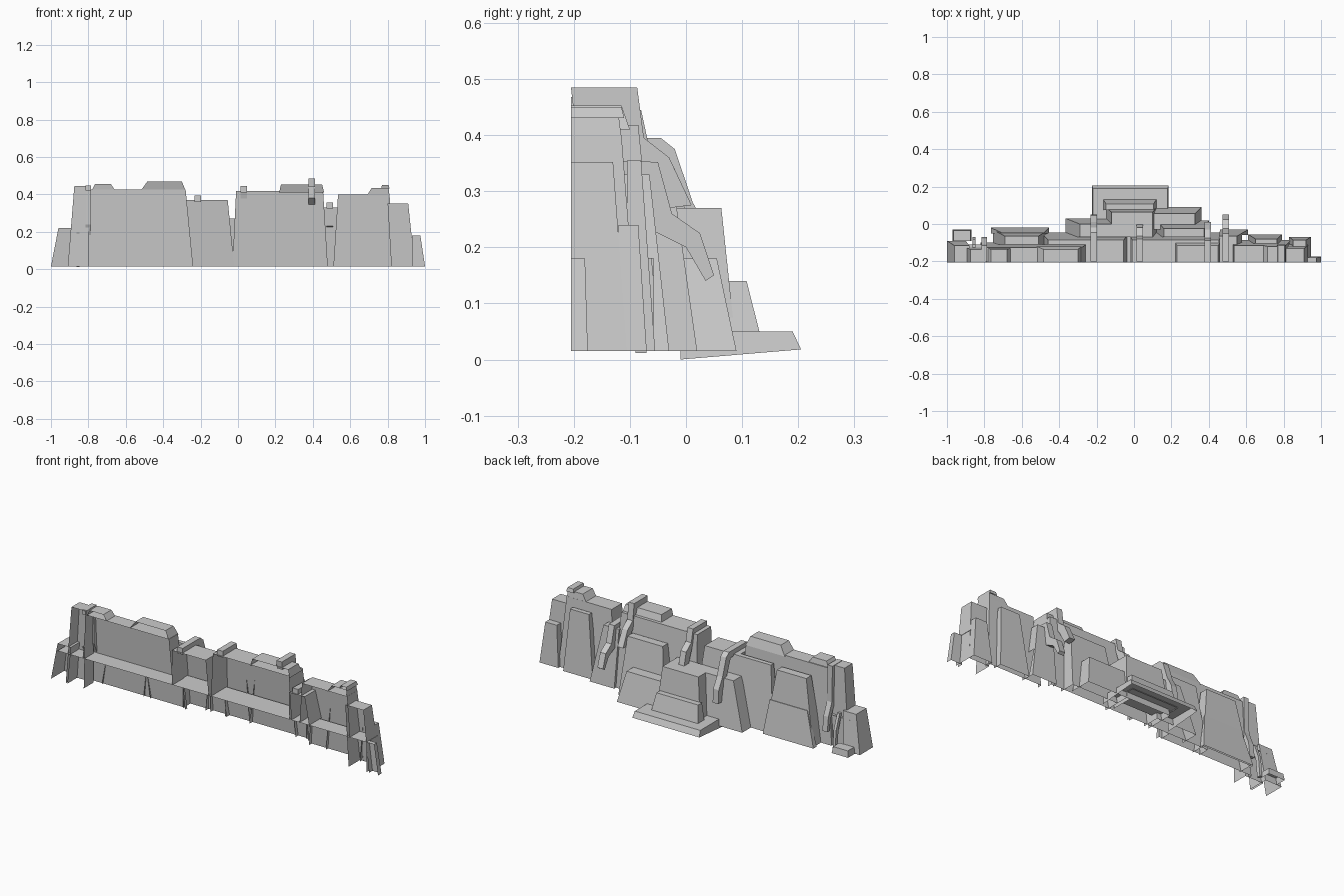
import bpy

BACK = -0.205   # flat open side of the wall
BASE = 0.015
FLOOR = 0.18    # height of the inner walkway


def mesh(name, verts, faces):
    me = bpy.data.meshes.new(name)
    me.from_pydata(verts, [], faces)
    me.update()
    ob = bpy.data.objects.new(name, me)
    bpy.context.collection.objects.link(ob)
    return ob


def block(name, base, top, z1, z0=BASE, back=BACK, z0_back=None, cap=True):
    """Tapered shell, open below and at the flat side. base/top = (x0, x1, y)."""
    v = []
    for (x0, x1, y), z, zb in ((base, z0, z0 if z0_back is None else z0_back), (top, z1, z1)):
        v += [(x0, back, zb), (x1, back, zb), (x1, y, z), (x0, y, z)]
    f = [(1, 2, 6, 5), (3, 0, 4, 7), (2, 3, 7, 6)]
    return mesh(name, v, f + [(4, 5, 6, 7)] if cap else f)


def wall(name, base, top, z1):
    """Block with full depth only above the walkway; a thin screen below it."""
    t = (FLOOR - BASE) / (z1 - BASE)
    mid = tuple(b + (a - b) * t for b, a in zip(base, top))
    block(name + "_upper", mid, top, z1, FLOOR)
    block(name + "_lower", base, mid, FLOOR, back=mid[2] - 0.01, cap=False)


def rib(name, x, w, profile):
    """Closed side profile (y, z) extruded across x."""
    n = len(profile)
    v = [(x + s * w / 2, y, z) for s in (-1, 1) for y, z in profile]
    f = [tuple(range(n))[::-1], tuple(range(n, 2 * n))]
    f += [(i, (i + 1) % n, (i + 1) % n + n, i + n) for i in range(n)]
    return mesh(name, v, f)


# Left end: low end block, foot, tower
block("left_end_block", (-1.0, -0.90, -0.09), (-0.96, -0.88, -0.115), 0.22)
block("left_end_foot", (-0.97, -0.87, -0.03), (-0.965, -0.875, -0.035), 0.05, back=-0.09)
block("left_tower", (-0.91, -0.80, -0.12), (-0.875, -0.79, -0.135), 0.445)

# Left wall and its roof blocks
wall("left_wall", (-0.82, -0.24, -0.10), (-0.785, -0.28, -0.125), 0.425)
block("left_roof_small", (-0.78, -0.66, -0.13), (-0.765, -0.68, -0.135), 0.455, 0.425)
block("left_roof_large", (-0.52, -0.28, -0.12), (-0.485, -0.30, -0.135), 0.468, 0.42)
block("left_buttress", (-0.755, -0.46, -0.03), (-0.69, -0.51, -0.065), 0.365, back=-0.11)
block("left_buttress_lower", (-0.765, -0.455, -0.02), (-0.71, -0.48, -0.045), 0.20, back=-0.05)

# Middle left wall
block("mid_left_ledge", (-0.50, -0.26, -0.045), (-0.46, -0.26, -0.085), 0.37, back=-0.11)
wall("mid_left_wall", (-0.26, -0.02, -0.045), (-0.26, -0.055, -0.085), 0.37)
block("mid_left_shoulder", (-0.365, -0.12, 0.03), (-0.29, -0.12, 0.0), 0.27, back=-0.07)

# Central bastion on a plinth
block("central_bastion", (-0.15, 0.12, 0.09), (-0.12, 0.10, 0.063), 0.27, back=-0.07)
block("central_skirt", (-0.165, 0.12, 0.132), (-0.15, 0.105, 0.108), 0.14, 0.045, back=0.075)
block("right_bastion", (0.10, 0.36, 0.09), (0.10, 0.325, 0.055), 0.18, back=-0.03)
block("plinth", (-0.225, 0.185, 0.205), (-0.22, 0.18, 0.19), 0.05, 0.018, back=-0.01, z0_back=0.0)

# Middle right wall and its roof blocks
wall("mid_right_wall", (-0.03, 0.48, -0.045), (-0.01, 0.455, -0.085), 0.418)
block("mid_right_roof", (0.22, 0.46, -0.10), (0.23, 0.45, -0.115), 0.453, 0.41)
block("mid_right_shelf", (0.12, 0.40, 0.02), (0.16, 0.375, -0.025), 0.33, back=-0.07)
wall("mid_right_shoulder", (0.46, 0.61, -0.03), (0.455, 0.55, -0.065), 0.33)

# Right wall, buttresses and end blocks
wall("right_wall", (0.51, 0.84, -0.085), (0.535, 0.81, -0.115), 0.40)
block("right_roof", (0.69, 0.81, -0.115), (0.715, 0.805, -0.12), 0.435, 0.395)
block("right_roof_cap", (0.765, 0.81, -0.11), (0.77, 0.805, -0.115), 0.45, 0.43)
block("right_buttress", (0.61, 0.79, -0.055), (0.65, 0.765, -0.08), 0.355, back=-0.105)
block("right_end_wall", (0.82, 0.945, -0.105), (0.80, 0.91, -0.13), 0.352)
block("right_end_pier", (0.83, 0.945, -0.07), (0.85, 0.92, -0.085), 0.24, back=-0.12)
block("right_end_block", (0.93, 1.0, -0.175), (0.93, 0.975, -0.18), 0.18)

# Inner walkway floors along the open side
for side, x0, x1, y in (("left", -0.96, -0.26, -0.11), ("middle", -0.26, 0.53, -0.07),
                        ("right", 0.53, 0.93, -0.11)):
    mesh("walkway_" + side, [(x0, BACK, FLOOR), (x1, BACK, FLOOR), (x1, y, FLOOR), (x0, y, FLOOR)],
         [(0, 1, 2, 3)])

# Bent ribs running over the wall top and down its face
rib("rib_left", -0.215, 0.034, [
    (-0.2, 0.36), (-0.2, 0.395), (-0.045, 0.395), (-0.02, 0.375), (0.012, 0.28),
    (0.045, 0.22), (0.05, 0.145), (0.02, 0.145), (0.01, 0.21), (-0.02, 0.26), (-0.06, 0.36)])
rib("rib_centre", 0.03, 0.034, [
    (-0.2, 0.41), (-0.2, 0.445), (-0.08, 0.445), (-0.065, 0.375), (-0.02, 0.34),
    (0.0, 0.26), (-0.04, 0.26), (-0.07, 0.34), (-0.09, 0.41)])
rib("rib_right", 0.395, 0.034, [
    (-0.2, 0.44), (-0.205, 0.485), (-0.087, 0.485), (-0.075, 0.395), (-0.03, 0.36),
    (0.01, 0.275), (-0.03, 0.27), (-0.07, 0.34), (-0.115, 0.38), (-0.115, 0.44)])
rib("rib_far_right", 0.49, 0.034, [
    (-0.2, 0.325), (-0.2, 0.357), (-0.05, 0.352), (-0.025, 0.26), (0.025, 0.225),
    (0.05, 0.15), (0.035, 0.14), (0.0, 0.20), (-0.06, 0.23), (-0.07, 0.325)])
rib("rib_tower", -0.80, 0.03, [
    (-0.2, 0.42), (-0.2, 0.447), (-0.115, 0.447), (-0.11, 0.25), (-0.08, 0.18),
    (-0.07, 0.1), (-0.09, 0.1), (-0.10, 0.16), (-0.135, 0.24), (-0.14, 0.42)])
rib("rib_tower_foot", -0.855, 0.015, [
    (-0.11, 0.2), (-0.08, 0.12), (-0.07, 0.012), (-0.09, 0.012), (-0.10, 0.11), (-0.13, 0.2)])
